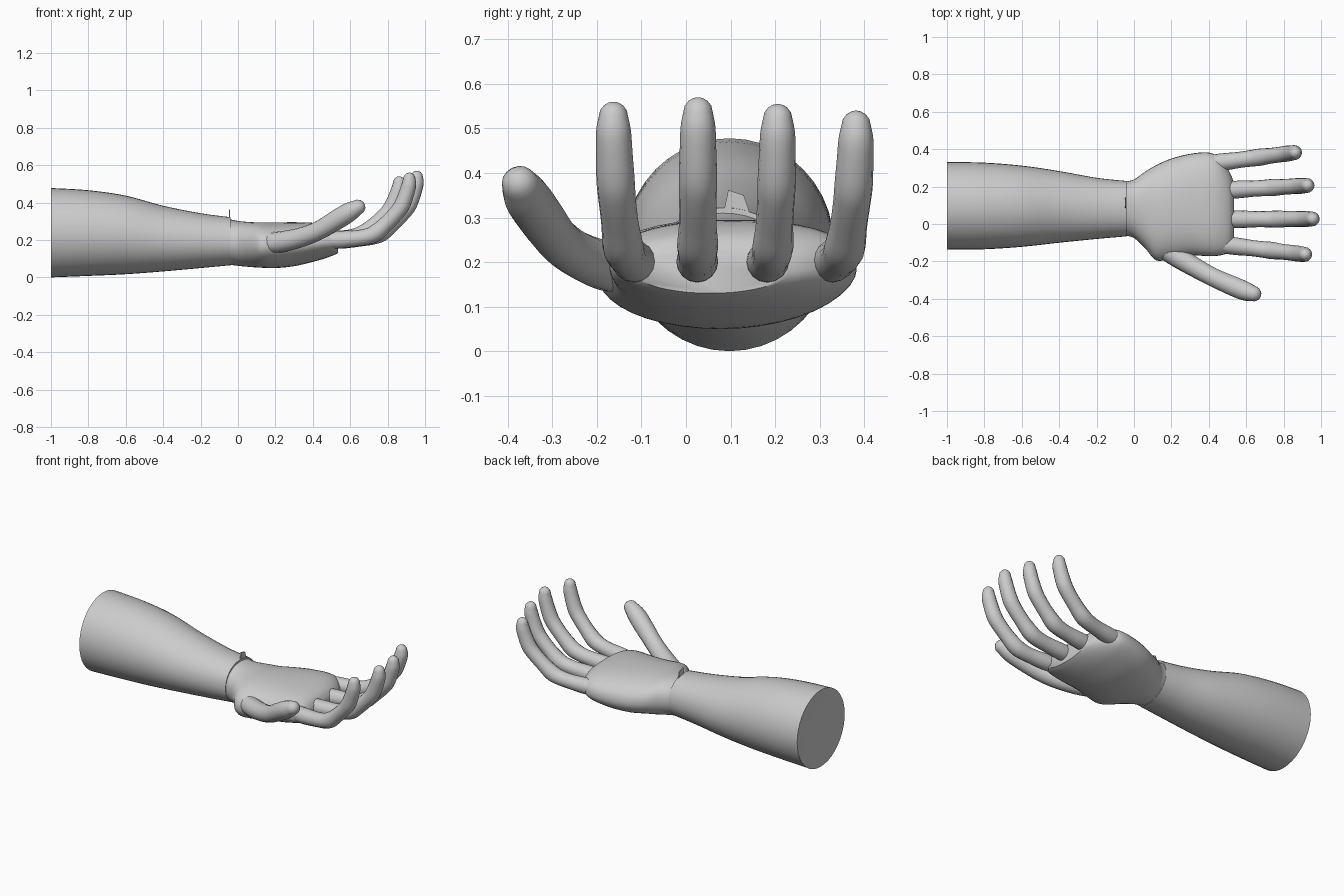
import bpy, bmesh, math
from mathutils import Vector

if "Cube" in bpy.data.objects:
    bpy.data.objects.remove(bpy.data.objects["Cube"])

skin = bpy.data.materials.new("light_grey")
skin.diffuse_color = (0.6, 0.6, 0.6, 1)
skin.use_nodes = True
skin.node_tree.nodes["Principled BSDF"].inputs["Base Color"].default_value = skin.diffuse_color


def smooth_rows(rows, steps):
    """Catmull-Rom interpolation between rows of numbers."""
    out = []
    n = len(rows)
    for i in range(n - 1):
        a, b, c, d = (rows[max(0, min(n - 1, i + k))] for k in (-1, 0, 1, 2))
        for s in range(steps):
            t = s / steps
            out.append([0.5 * (2 * q + (r - p) * t + (2 * p - 5 * q + 4 * r - w) * t * t
                               + (3 * q - p - 3 * r + w) * t ** 3)
                        for p, q, r, w in zip(a, b, c, d)])
    return out + [list(rows[-1])]


def loft(name, rings, angle=50, apex=None):
    """Skin closed rings of points and cap both ends; apex makes the first cap a fan."""
    bm = bmesh.new()
    vr = [[bm.verts.new(p) for p in ring] for ring in rings]
    n = len(rings[0])
    for r0, r1 in zip(vr, vr[1:]):
        for i in range(n):
            j = (i + 1) % n
            bm.faces.new((r0[i], r0[j], r1[j], r1[i]))
    if apex:
        tip = bm.verts.new(apex)
        for i in range(n):
            bm.faces.new((vr[0][(i + 1) % n], vr[0][i], tip))
    else:
        bm.faces.new(vr[0])
    bm.faces.new(vr[-1])
    bmesh.ops.recalc_face_normals(bm, faces=bm.faces)
    me = bpy.data.meshes.new(name)
    bm.to_mesh(me)
    bm.free()
    me.materials.append(skin)
    ob = bpy.data.objects.new(name, me)
    bpy.context.collection.objects.link(ob)
    bpy.ops.object.select_all(action='DESELECT')
    bpy.context.view_layer.objects.active = ob
    ob.select_set(True)
    bpy.ops.object.shade_smooth_by_angle(angle=math.radians(angle))
    return ob


def section(x, y0, y1, z0, z1, zm, top, n=40):
    """Rounded cross-section; widest at zm, squarer on top when top > 2."""
    yc, ry = (y0 + y1) / 2, (y1 - y0) / 2
    pts = []
    for i in range(n):
        a = 2 * math.pi * i / n
        c, s = math.cos(a), math.sin(a)
        e = 2 / top if s > 0 else 1
        h = (z1 - zm) if s > 0 else (zm - z0)
        pts.append(Vector((x, yc + ry * math.copysign(abs(c) ** e, c),
                           zm + h * math.copysign(abs(s) ** e, s))))
    return pts


def tube(name, path, n=16, steps=4):
    """Round limb along (x, y, z, radius) rows with a domed tip."""
    rows = smooth_rows(path, steps)
    pts = [Vector(r[:3]) for r in rows]
    rings = []

    def ring(p, t, r):
        side = Vector((0, 1, 0))
        side = (side - t * side.dot(t)).normalized()
        up = t.cross(side)
        return [p + r * (side * math.cos(2 * math.pi * i / n) + up * math.sin(2 * math.pi * i / n))
                for i in range(n)]

    for i, p in enumerate(pts):
        t = (pts[min(i + 1, len(pts) - 1)] - pts[max(i - 1, 0)]).normalized()
        rings.append(ring(p, t, rows[i][3]))
    r = rows[-1][3]
    for a in (25, 50, 70, 84):
        a = math.radians(a)
        rings.append(ring(pts[-1] + t * r * math.sin(a), t, r * math.cos(a)))
    return loft(name, rings)


# forearm: x, y range, z range, widest height, top squareness
forearm = [
    (-1.0, -0.137, 0.332, 0.0, 0.478, 0.24, 2),
    (-0.8, -0.135, 0.328, 0.008, 0.466, 0.235, 2),
    (-0.6, -0.122, 0.312, 0.017, 0.437, 0.225, 2),
    (-0.4, -0.10, 0.283, 0.032, 0.383, 0.205, 2),
    (-0.2, -0.08, 0.247, 0.05, 0.343, 0.195, 2.1),
    (-0.04, -0.066, 0.23, 0.065, 0.322, 0.19, 2.2)]
loft("forearm", [section(*r) for r in smooth_rows(forearm, 5)], apex=(-0.975, 0.1, 0.28))

# palm: broad, flat on top and bowl-shaped underneath
palm = [
    (-0.05, -0.062, 0.226, 0.068, 0.312, 0.19, 2.2),
    (0.0, -0.075, 0.238, 0.062, 0.302, 0.185, 2.2),
    (0.06, -0.13, 0.28, 0.056, 0.296, 0.18, 2.2),
    (0.12, -0.195, 0.315, 0.052, 0.294, 0.17, 2.2),
    (0.2, -0.185, 0.35, 0.05, 0.294, 0.17, 2.3),
    (0.3, -0.168, 0.375, 0.06, 0.295, 0.178, 2.4),
    (0.4, -0.172, 0.382, 0.083, 0.292, 0.185, 2.5),
    (0.46, -0.168, 0.35, 0.10, 0.282, 0.19, 2.5),
    (0.51, -0.15, 0.28, 0.118, 0.258, 0.185, 2.5),
    (0.535, -0.11, 0.22, 0.13, 0.225, 0.175, 2.5)]
loft("palm", [section(*r) for r in smooth_rows(palm, 4)])

# fingers share one jointed curl: progress along x, height, radius
curl = [(0.0, 0.2, 0.046), (0.17, 0.202, 0.047), (0.36, 0.209, 0.043), (0.5, 0.22, 0.044),
        (0.60, 0.24, 0.046), (0.72, 0.288, 0.042), (0.84, 0.345, 0.042), (0.91, 0.39, 0.043),
        (0.965, 0.455, 0.041), (0.995, 0.505, 0.039), (1.0, 0.538, 0.033)]
fingers = {  # base x, base y, tip x, tip y, tip height
    "index_finger": (0.47, -0.11, 0.916, -0.163, 0.56),
    "middle_finger": (0.49, 0.025, 0.956, 0.027, 0.57),
    "ring_finger": (0.48, 0.18, 0.928, 0.206, 0.555),
    "little_finger": (0.39, 0.32, 0.862, 0.382, 0.54)}
for name, (bx, by, tx, ty, top) in fingers.items():
    k = (top - 0.033 - 0.2) / (0.538 - 0.2)
    tube(name, [(bx + (tx - bx) * f, by + (ty - by) * f, 0.2 + (z - 0.2) * k, r)
                for f, z, r in curl])

# thumb
tube("thumb", [(0.13, -0.11, 0.18, 0.056), (0.23, -0.175, 0.19, 0.056), (0.34, -0.24, 0.215, 0.052),
               (0.43, -0.288, 0.25, 0.05), (0.52, -0.328, 0.303, 0.053), (0.59, -0.357, 0.346, 0.052),
               (0.64, -0.373, 0.375, 0.041)])

# small raised flap at the wrist seam
loft("wrist_flap", [[Vector((x, 0.08, 0.29)), Vector((x, 0.15, 0.29)),
                     Vector((x, 0.13, 0.35)), Vector((x, 0.095, 0.362))]
                    for x in (-0.048, -0.042)], 20)
